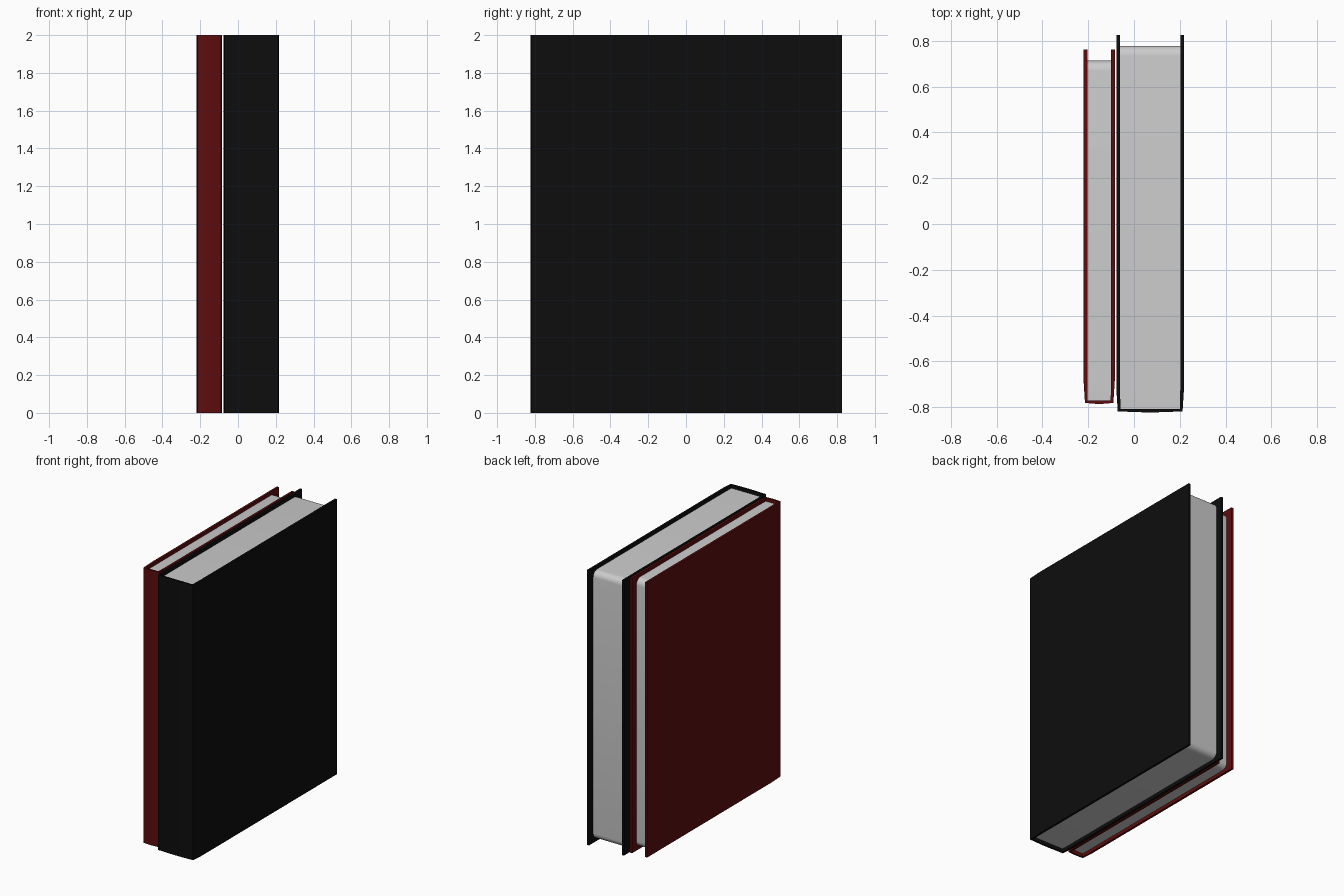
import bpy, bmesh, math

if "Cube" in bpy.data.objects:
    bpy.data.objects.remove(bpy.data.objects["Cube"])

HEIGHT = 2.0


def make_object(name, bm, mat=None):
    bmesh.ops.recalc_face_normals(bm, faces=bm.faces)
    mesh = bpy.data.meshes.new(name)
    bm.to_mesh(mesh)
    bm.free()
    obj = bpy.data.objects.new(name, mesh)
    bpy.context.collection.objects.link(obj)
    if mat:
        mesh.materials.append(mat)
    return obj


def extrude_outline(points, direction):
    """Solid prism: fill one outline and push it along a direction."""
    bm = bmesh.new()
    face = bm.faces.new([bm.verts.new(p) for p in points])
    ext = bmesh.ops.extrude_face_region(bm, geom=[face], use_keep_orig=True)
    verts = [g for g in ext["geom"] if isinstance(g, bmesh.types.BMVert)]
    bmesh.ops.translate(bm, verts=verts, vec=direction)
    return bm


def build_book(name, x0, x1, y0, y1, page_y1, color):
    mat = bpy.data.materials.new(name + "_cover")
    mat.diffuse_color = color
    mat.use_nodes = True
    mat.node_tree.nodes["Principled BSDF"].inputs["Base Color"].default_value = mat.diffuse_color
    mid, half = (x0 + x1) / 2, (x1 - x0) / 2
    t, taper = 0.016, 0.006

    # cover: U-shaped cross-section, boards pinched slightly at the spine
    outer = [(half, y1), (half, y0 + 0.1), (half - taper, y0 + 0.004), (half * 0.2, y0)]
    inner = [(half - t, y1), (half - t, y0 + 0.1),
             (half - t - 0.002, y0 + 0.014)]
    right = [(mid + x, y) for x, y in outer]
    left = [(mid - x, y) for x, y in reversed(outer)]
    left_in = [(mid - x, y) for x, y in inner]
    right_in = [(mid + x, y) for x, y in reversed(inner)]
    loop = [(x, y, 0) for x, y in right + left + left_in + right_in]
    make_object(name + "_cover", extrude_outline(loop, (0, 0, HEIGHT)), mat)

    # page block: inset from the cover, rounded corners at the fore edge
    inset, r, n = 0.025, 0.045, 6
    lo, hi, xa = inset, HEIGHT - inset, x0 + t - 0.001
    ys = y0 + 0.012
    side = [(xa, ys, lo)]
    for zc, start in ((lo + r, -90), (hi - r, 0)):
        for i in range(n + 1):
            a = math.radians(start + 90 * i / n)
            side.append((xa, page_y1 - r + r * math.cos(a), zc + r * math.sin(a)))
    side.append((xa, ys, hi))
    pages = make_object(name + "_pages",
                        extrude_outline(side, (x1 - x0 - 2 * t + 0.002, 0, 0)))
    bpy.ops.object.select_all(action='DESELECT')
    pages.select_set(True)
    bpy.context.view_layer.objects.active = pages
    bpy.ops.object.shade_smooth_by_angle(angle=math.radians(30))


build_book("thin_red_book", -0.22, -0.084, -0.785, 0.762, 0.713, (0.11, 0.004, 0.004, 1))
build_book("thick_black_book", -0.077, 0.218, -0.822, 0.825, 0.778, (0.004, 0.004, 0.004, 1))
